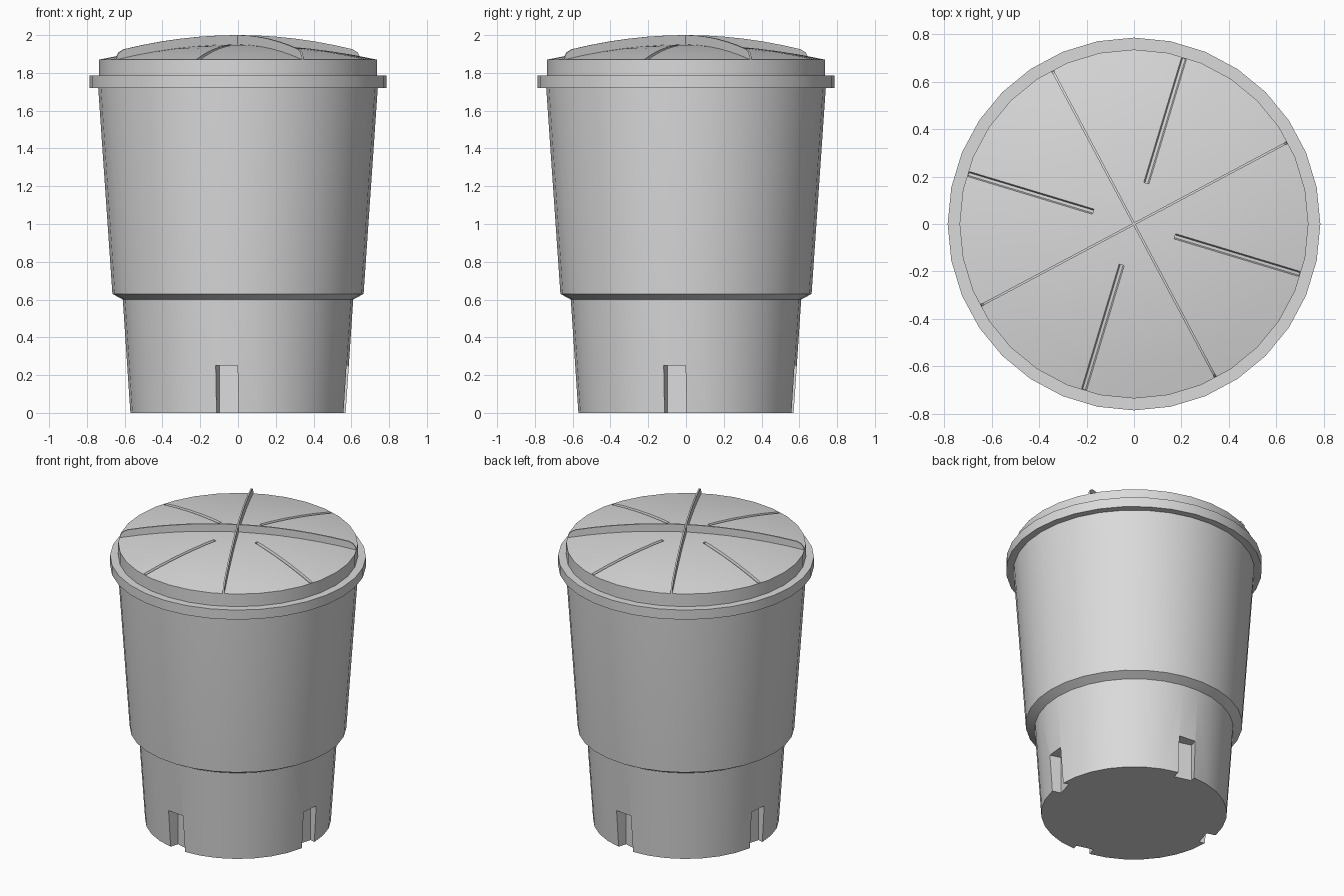
import bpy, bmesh, math
from mathutils import Matrix

cube = bpy.data.objects.get("Cube")
if cube:
    bpy.data.objects.remove(cube, do_unlink=True)

SIDES = 32
GREY = (0.7, 0.7, 0.7, 1.0)
mat = bpy.data.materials.new("light grey plastic")
mat.use_nodes = True
mat.diffuse_color = GREY
mat.node_tree.nodes["Principled BSDF"].inputs["Base Color"].default_value = GREY


def make_object(name, bm):
    bmesh.ops.recalc_face_normals(bm, faces=bm.faces)
    mesh = bpy.data.meshes.new(name)
    bm.to_mesh(mesh)
    bm.free()
    mesh.materials.append(mat)
    obj = bpy.data.objects.new(name, mesh)
    bpy.context.collection.objects.link(obj)
    return obj


def skin(bm, rings, closed=True):
    """Bridge successive rings of vertices with quads."""
    n = len(rings[0])
    for a, b in zip(rings, rings[1:]):
        for i in range(n):
            j = (i + 1) % n
            bm.faces.new((a[i], a[j], b[j], b[i]))
    bm.faces.new(rings[0][::-1])
    bm.faces.new(rings[-1])


def lathe(name, profile):
    """Turn a (radius, height) profile around z and cap both ends."""
    bm = bmesh.new()
    rings = []
    for r, z in profile:
        rings.append([bm.verts.new((r * math.cos(k * math.tau / SIDES),
                                    r * math.sin(k * math.tau / SIDES), z))
                      for k in range(SIDES)])
    skin(bm, rings)
    return make_object(name, bm)


def activate(obj):
    bpy.ops.object.select_all(action='DESELECT')
    obj.select_set(True)
    bpy.context.view_layer.objects.active = obj


def cut(obj, cutter):
    cutter.hide_render = True
    mod = obj.modifiers.new("cut", 'BOOLEAN')
    mod.operation = 'DIFFERENCE'
    mod.solver = 'EXACT'
    mod.object = cutter
    activate(obj)
    bpy.ops.object.modifier_apply(modifier=mod.name)
    bpy.data.objects.remove(cutter, do_unlink=True)


def dome(r):
    return 1.95 - 0.148 * r * r


# Stepped, tapering barrel
body = lathe("barrel_body", [(0.57, 0), (0.61, 0.60), (0.665, 0.63),
                             (0.74, 1.72), (0.74, 1.75)])

# Four skewed notches around the foot
bm = bmesh.new()
for k in range(4):
    m = (Matrix.Rotation(k * math.pi / 2, 4, 'Z')
         @ Matrix.Translation((-0.06, -0.58, 0.1))
         @ Matrix.Rotation(math.radians(-16), 4, 'Z')
         @ Matrix.Diagonal((0.115, 0.13, 0.30, 1)))
    bmesh.ops.create_cube(bm, size=1, matrix=m)
cut(body, make_object("notch_cutter", bm))

# Lid with overhanging rim and shallow dome
dome_rings = [(r, dome(r)) for r in (0.62, 0.5, 0.38, 0.26, 0.14, 0.03)]
lid = lathe("lid", [(0.70, 1.72), (0.785, 1.72), (0.785, 1.785),
                    (0.735, 1.785), (0.735, 1.87)] + dome_rings)

# Four shallow grooves between the lid ribs
SECTION = [(-0.019, 0.02), (0.019, 0.02), (0.006, -0.015), (-0.006, -0.015)]
bm = bmesh.new()
for k in range(4):
    turn = Matrix.Rotation(math.radians(-16.8 + 90 * k), 3, 'Z')
    rings = []
    for s in range(9):
        r = 0.18 + 0.547 * s / 8
        ring = [bm.verts.new((r, y, dome(r) + h)) for y, h in SECTION]
        for v in ring:
            v.co = turn @ v.co
        rings.append(ring)
    skin(bm, rings)
cut(lid, make_object("groove_cutter", bm))

# Two crossing arched ribs, with rounded ends
half = [(0.731, 1.86), (0.729, 1.885), (0.715, 1.908), (0.685, 1.925)]
half += [(r, 2.0 - 0.16 * r * r) for r in (0.58, 0.46, 0.34, 0.22, 0.11)]
arch = half + [(0, 2.0)] + [(-r, z) for r, z in reversed(half)]
ribs = []
for name, angle in (("lid_rib_a", 28.0), ("lid_rib_b", 118.0)):
    bm = bmesh.new()
    rings = [[bm.verts.new((r, y, z)) for r, z in arch] for y in (-0.005, 0.005)]
    skin(bm, rings)
    bmesh.ops.rotate(bm, verts=bm.verts, matrix=Matrix.Rotation(math.radians(angle), 3, 'Z'))
    ribs.append(make_object(name, bm))

# Smooth the round surfaces, keep creases sharp
for obj in [body, lid] + ribs:
    activate(obj)
    bpy.ops.object.shade_smooth_by_angle(angle=math.radians(25))
